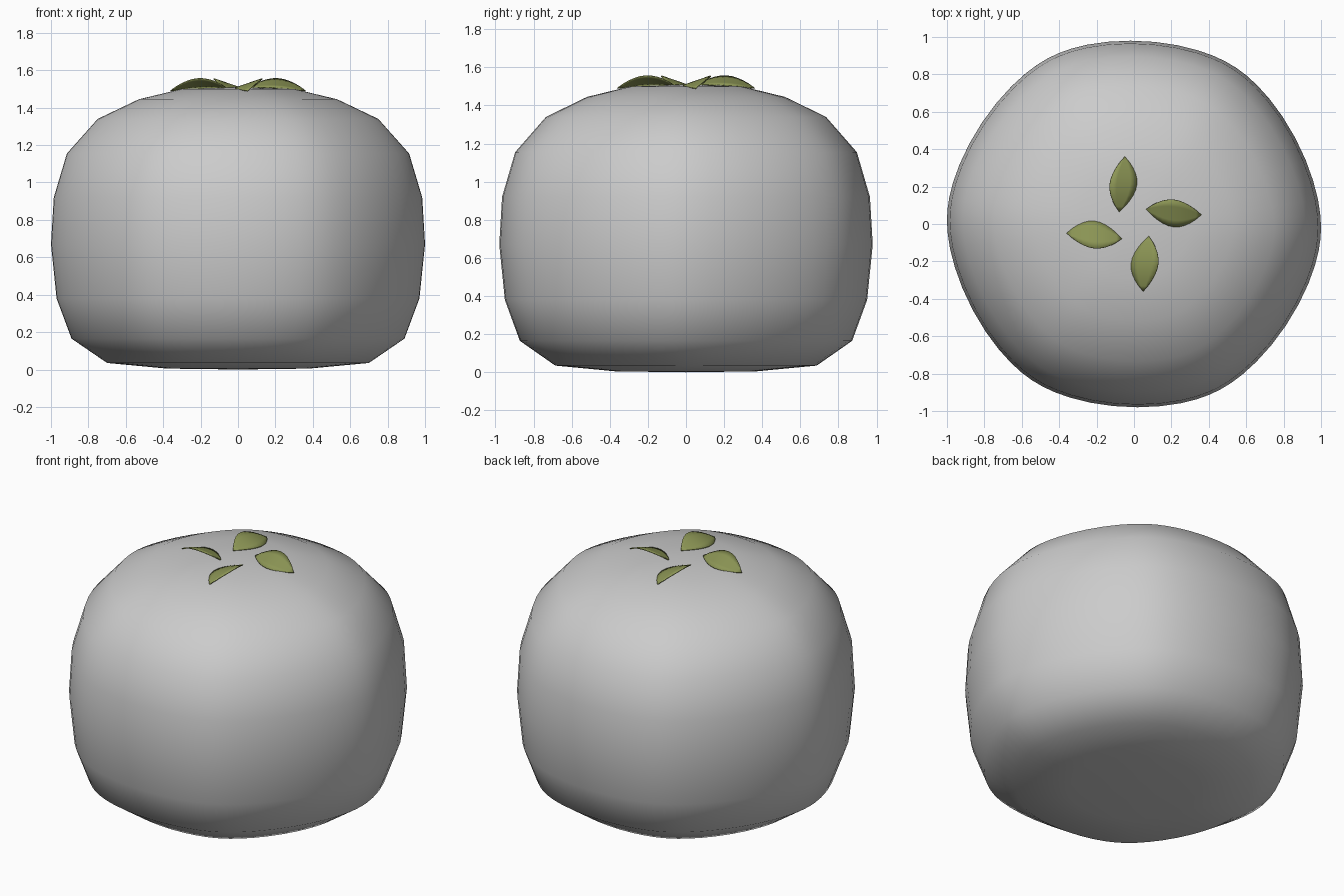
import bpy, bmesh, math
from mathutils import Matrix

if "Cube" in bpy.data.objects:
    bpy.data.objects.remove(bpy.data.objects["Cube"])


def material(name, rgb):
    m = bpy.data.materials.new(name)
    m.diffuse_color = (*rgb, 1)
    m.use_nodes = True
    m.node_tree.nodes["Principled BSDF"].inputs["Base Color"].default_value = m.diffuse_color
    return m


grey = material("grey skin", (0.6, 0.6, 0.6))
green = material("leaf green", (0.26, 0.30, 0.09))


def make_object(name, bm, mat):
    bmesh.ops.recalc_face_normals(bm, faces=bm.faces)
    mesh = bpy.data.meshes.new(name)
    bm.to_mesh(mesh)
    bm.free()
    mesh.materials.append(mat)
    ob = bpy.data.objects.new(name, mesh)
    bpy.context.collection.objects.link(ob)
    for p in mesh.polygons:
        p.use_smooth = True
    return ob


def outline(a):
    """Soft six-lobed outline of the fruit, given by its width in direction a."""
    six = 6 * (a + math.radians(3))
    h = 0.9885 + 0.0105 * math.cos(six) + 0.0015 * math.cos(4 * a)
    d = -0.063 * math.sin(six) - 0.006 * math.sin(4 * a)
    return (h * math.cos(a) - d * math.sin(a), h * math.sin(a) + d * math.cos(a))


# Fruit body: profile (radius, height) swept round the lobed outline
profile = [(0.38, 0.005), (0.70, 0.035), (0.89, 0.165), (0.97, 0.38),
           (1.0, 0.67), (0.985, 0.92), (0.915, 1.155), (0.75, 1.34),
           (0.53, 1.445), (0.3, 1.50)]
SIDES = 64
bm = bmesh.new()
rings = []
for r, z in profile:
    ring = []
    for i in range(SIDES):
        x, y = outline(math.tau * i / SIDES)
        ring.append(bm.verts.new((r * x, r * y, z)))
    rings.append(ring)
for low, high in zip(rings, rings[1:]):
    for i in range(SIDES):
        j = (i + 1) % SIDES
        bm.faces.new((low[i], low[j], high[j], high[i]))
for ring, z in ((rings[0], 0.0), (rings[-1], 1.51)):
    pole = bm.verts.new((0, 0, z))
    for i in range(SIDES):
        bm.faces.new((ring[i], ring[(i + 1) % SIDES], pole))
make_object("fruit_body", bm, grey)

# Leaves: a pinwheel of four pointed blades, each with one raised edge
STEPS, ACROSS = 10, 4
for n in range(4):
    bm = bmesh.new()
    rows = []
    for i in range(STEPS + 1):
        t = i / STEPS
        s = math.sin(math.pi * t) ** 0.9 if 0 < t < 1 else 0
        x = 0.065 + 0.295 * t
        mid = 0.08 - 0.03 * t
        base_z = 1.508 - 0.018 * t
        row = []
        for j in range(ACROSS + 1):
            u = j / ACROSS
            y = mid + s * (-0.08 + 0.145 * u)
            z = base_z + s * (0.006 + 0.05 * u)
            row.append(bm.verts.new((x, y, z)))
        rows.append(row)
    for a, b in zip(rows, rows[1:]):
        for j in range(ACROSS):
            bm.faces.new((a[j], b[j], b[j + 1], a[j + 1]))
    bmesh.ops.remove_doubles(bm, verts=bm.verts, dist=0.0005)
    bm.transform(Matrix.Rotation(n * math.pi / 2, 4, "Z"))
    leaf = make_object(f"leaf_{n + 1}", bm, green)
    thick = leaf.modifiers.new("thickness", "SOLIDIFY")
    thick.thickness = 0.006
    thick.offset = 0
